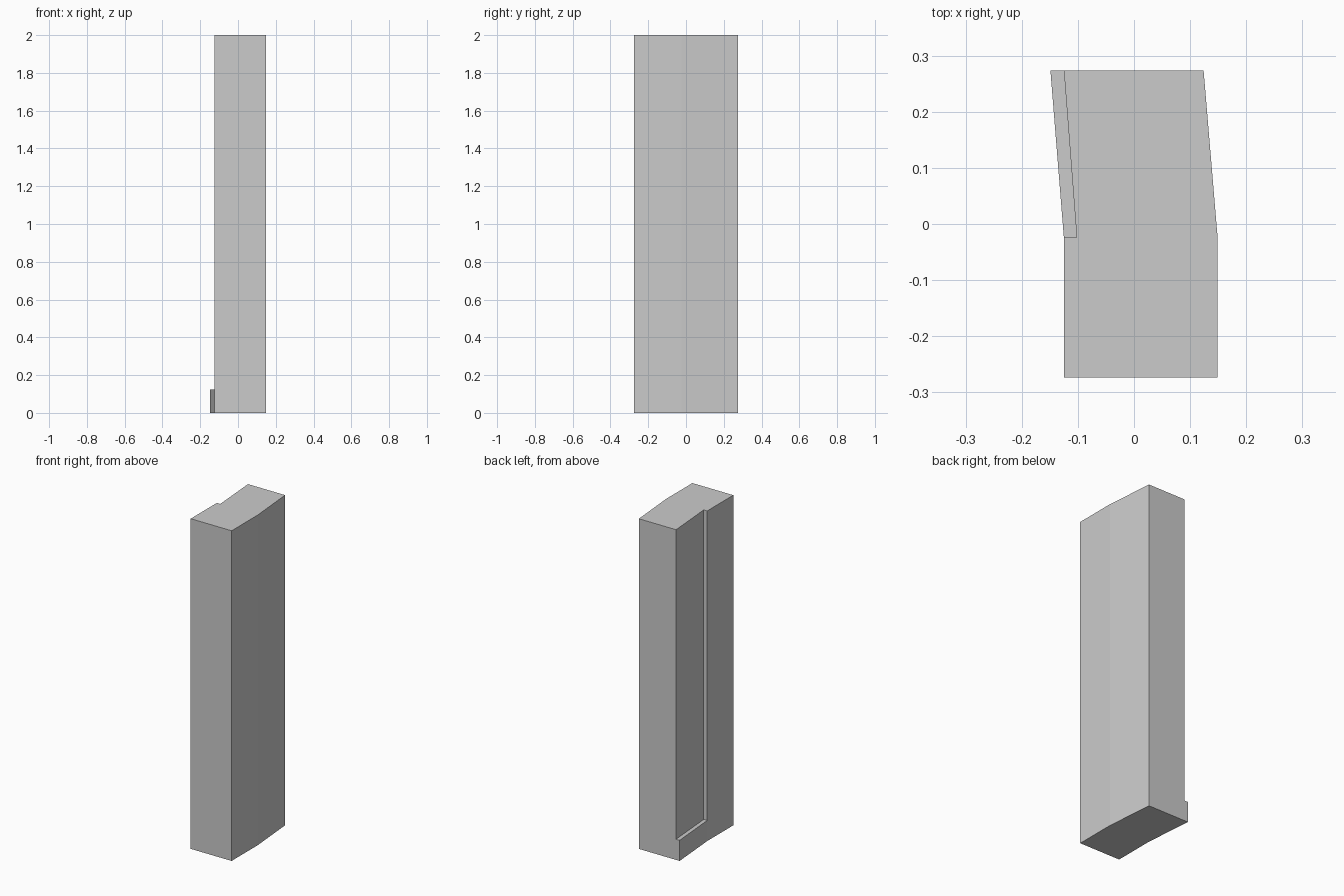
import bpy, bmesh

if "Cube" in bpy.data.objects:
    bpy.data.objects.remove(bpy.data.objects["Cube"])


def prism(name, outline, z0, z1):
    """Extrude a counter-clockwise outline from z0 to z1."""
    bm = bmesh.new()
    low = [bm.verts.new((x, y, z0)) for x, y in outline]
    high = [bm.verts.new((x, y, z1)) for x, y in outline]
    bm.faces.new(low[::-1])
    bm.faces.new(high)
    n = len(outline)
    for i in range(n):
        j = (i + 1) % n
        bm.faces.new((low[i], low[j], high[j], high[i]))
    mesh = bpy.data.meshes.new(name)
    bm.to_mesh(mesh)
    bm.free()
    obj = bpy.data.objects.new(name, mesh)
    bpy.context.collection.objects.link(obj)
    return obj


# Slightly bent pillar
pillar = prism("pillar", [(-0.125, -0.274), (0.149, -0.274), (0.149, -0.024),
                          (0.124, 0.274), (-0.149, 0.274), (-0.125, -0.024)], 0, 2)

# Shallow recess on the left side, open at the top and back, with a sill below
cutter = prism("recess_cutter", [(-0.3, -0.024), (-0.102, -0.024),
                                 (-0.127, 0.3), (-0.3, 0.3)], 0.125, 2.2)
cutter.hide_render = True
cutter.hide_viewport = True

cut = pillar.modifiers.new("recess", 'BOOLEAN')
cut.operation = 'DIFFERENCE'
cut.solver = 'EXACT'
cut.object = cutter
